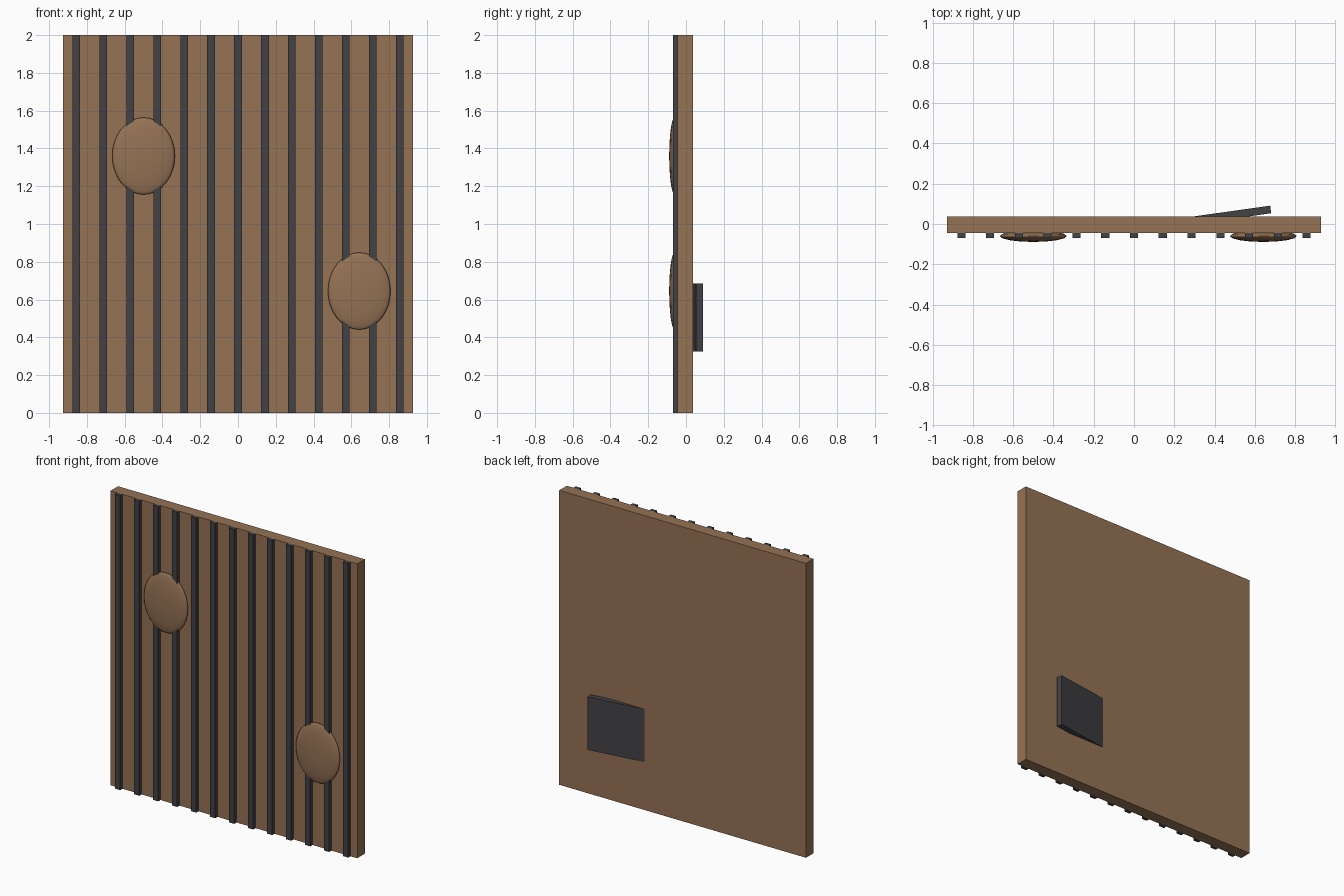
import bpy, math

if "Cube" in bpy.data.objects:
    bpy.data.objects.remove(bpy.data.objects["Cube"])


def material(name, color):
    m = bpy.data.materials.new(name)
    m.diffuse_color = color
    m.use_nodes = True
    m.node_tree.nodes["Principled BSDF"].inputs["Base Color"].default_value = m.diffuse_color
    return m


wood = material("brown_wood", (0.30, 0.17, 0.09, 1))
dark = material("dark_metal", (0.055, 0.055, 0.062, 1))


def box(name, center, size, mat, angle=0):
    bpy.ops.mesh.primitive_cube_add(size=1, location=center, rotation=(0, 0, angle))
    ob = bpy.context.object
    ob.name = name
    ob.scale = size
    ob.data.materials.append(mat)
    return ob


def knot(name, x, z):
    bpy.ops.mesh.primitive_uv_sphere_add(segments=16, ring_count=16, radius=1,
                                         location=(x, -0.06, z))
    ob = bpy.context.object
    ob.name = name
    ob.scale = (0.166, 0.029, 0.204)
    ob.data.materials.append(wood)
    bpy.ops.object.shade_smooth()


# Main panel
box("panel", (0, -0.004, 1), (1.855, 0.081, 2), wood)

# Vertical ribs on the front
for i in range(13):
    box(f"rib_{i + 1}", ((i - 6) * 0.1428, -0.056, 1), (0.04, 0.026, 2), dark)

# Flattened oval bosses on the front
knot("boss_upper", -0.50, 1.36)
knot("boss_lower", 0.642, 0.645)

# Tilted plate on the back, its inner end sunk into the panel
a = math.radians(8)
w, t = 0.42, 0.038
corner = (0.676, 0.091)
cx = corner[0] - math.cos(a) * w / 2 + math.sin(a) * t / 2
cy = corner[1] - math.sin(a) * w / 2 - math.cos(a) * t / 2
box("back_plate", (cx, cy, 0.505), (w, t, 0.36), dark, a)
